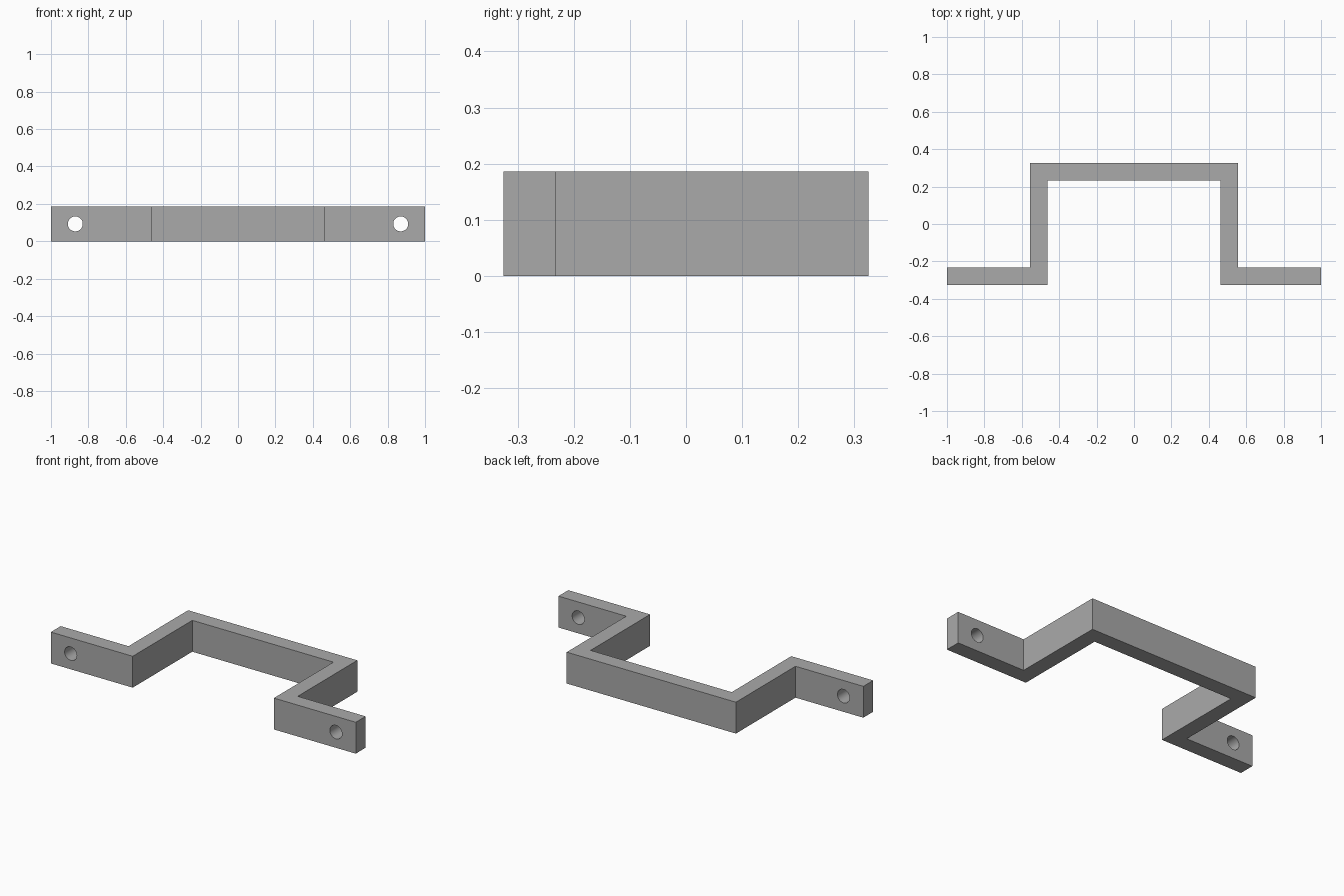
import bpy
import bmesh
import math

if "Cube" in bpy.data.objects:
    bpy.data.objects.remove(bpy.data.objects["Cube"], do_unlink=True)

HEIGHT = 0.186
DEPTH = 0.325      # half of the overall depth
WALL = 0.092       # strap thickness
INNER = 0.463      # half width of the opening
HOLE_X = 0.87
HOLE_RADIUS = 0.04

# Plain grey metal
grey = bpy.data.materials.new("grey_metal")
grey.use_nodes = True
colour = (0.4, 0.4, 0.4, 1)
grey.diffuse_color = colour
grey.node_tree.nodes["Principled BSDF"].inputs["Base Color"].default_value = colour

# Strap: half outline mirrored across x, then extruded upward
outer = INNER + WALL
half = [(INNER, DEPTH - WALL), (INNER, -DEPTH), (1, -DEPTH),
        (1, WALL - DEPTH), (outer, WALL - DEPTH), (outer, DEPTH)]
outline = half + [(-x, y) for x, y in reversed(half)]

bm = bmesh.new()
base = bm.faces.new([bm.verts.new((x, y, 0)) for x, y in outline])
top = bmesh.ops.extrude_face_region(bm, geom=[base])["geom"]
bmesh.ops.translate(bm, vec=(0, 0, HEIGHT),
                    verts=[v for v in top if isinstance(v, bmesh.types.BMVert)])
bmesh.ops.recalc_face_normals(bm, faces=bm.faces)
mesh = bpy.data.meshes.new("bracket_strap")
bm.to_mesh(mesh)
bm.free()
strap = bpy.data.objects.new("bracket_strap", mesh)
bpy.context.collection.objects.link(strap)
mesh.materials.append(grey)


def drill(target, x):
    """Cut a round screw hole through one mounting foot."""
    bpy.ops.mesh.primitive_cylinder_add(
        vertices=32, radius=HOLE_RADIUS, depth=WALL * 3,
        location=(x, WALL / 2 - DEPTH, HEIGHT / 2), rotation=(math.pi / 2, 0, 0))
    cutter = bpy.context.object
    cutter.name = "hole_cutter"
    cutter.hide_render = True
    cutter.data.materials.append(grey)
    cut = target.modifiers.new("screw_hole", 'BOOLEAN')
    cut.operation = 'DIFFERENCE'
    cut.solver = 'EXACT'
    cut.object = cutter
    bpy.ops.object.select_all(action='DESELECT')
    target.select_set(True)
    bpy.context.view_layer.objects.active = target
    bpy.ops.object.modifier_apply(modifier=cut.name)
    bpy.data.objects.remove(cutter, do_unlink=True)


for side in (-1, 1):
    drill(strap, side * HOLE_X)

bpy.ops.object.shade_smooth_by_angle(angle=math.radians(30))
